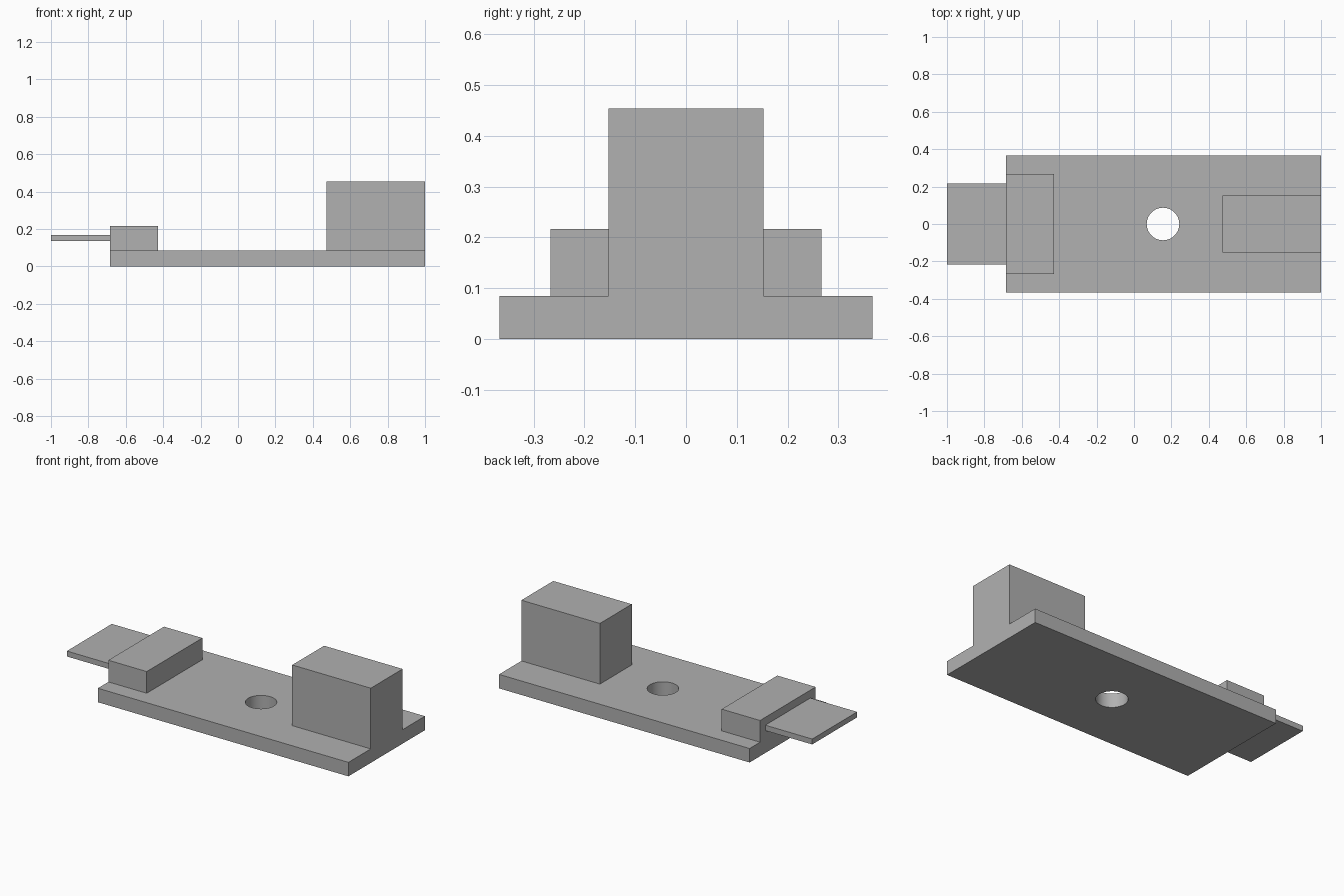
import bpy

cube = bpy.data.objects.get("Cube")
if cube:
    bpy.data.objects.remove(cube, do_unlink=True)

# Single grey finish
grey = bpy.data.materials.new("plain grey")
grey.use_nodes = True
colour = (0.44, 0.44, 0.44, 1)
grey.diffuse_color = colour
grey.node_tree.nodes["Principled BSDF"].inputs["Base Color"].default_value = colour


def block(name, x, width, z):
    """Box centred on y = 0, spanning the given x and z ranges."""
    bpy.ops.mesh.primitive_cube_add(size=1)
    obj = bpy.context.object
    obj.name = name
    obj.location = (sum(x) / 2, 0, sum(z) / 2)
    obj.scale = (x[1] - x[0], width, z[1] - z[0])
    bpy.ops.object.transform_apply(location=True, rotation=False, scale=True)
    obj.data.materials.append(grey)
    return obj


BASE_TOP = 0.085
LEFT_EDGE = -0.685

# Base plate, tall end block, low cross block and overhanging tab
base = block("base_plate", (LEFT_EDGE, 1), 0.735, (0, BASE_TOP))
block("tall_block", (0.472, 1), 0.306, (BASE_TOP, 0.454))
block("low_block", (LEFT_EDGE, -0.427), 0.534, (BASE_TOP, 0.217))
block("end_tab", (-1, LEFT_EDGE), 0.432, (0.136, 0.169))

# Round through hole in the base plate
bpy.ops.mesh.primitive_cylinder_add(vertices=64, radius=0.087, depth=0.4,
                                    location=(0.155, 0, 0))
cutter = bpy.context.object
cutter.name = "hole_cutter"
cutter.hide_render = True
cutter.data.materials.append(grey)

hole = base.modifiers.new("through_hole", 'BOOLEAN')
hole.operation = 'DIFFERENCE'
hole.solver = 'EXACT'
hole.object = cutter
bpy.ops.object.select_all(action='DESELECT')
base.select_set(True)
bpy.context.view_layer.objects.active = base
bpy.ops.object.modifier_apply(modifier=hole.name)
bpy.data.objects.remove(cutter, do_unlink=True)
bpy.ops.object.shade_smooth_by_angle()
